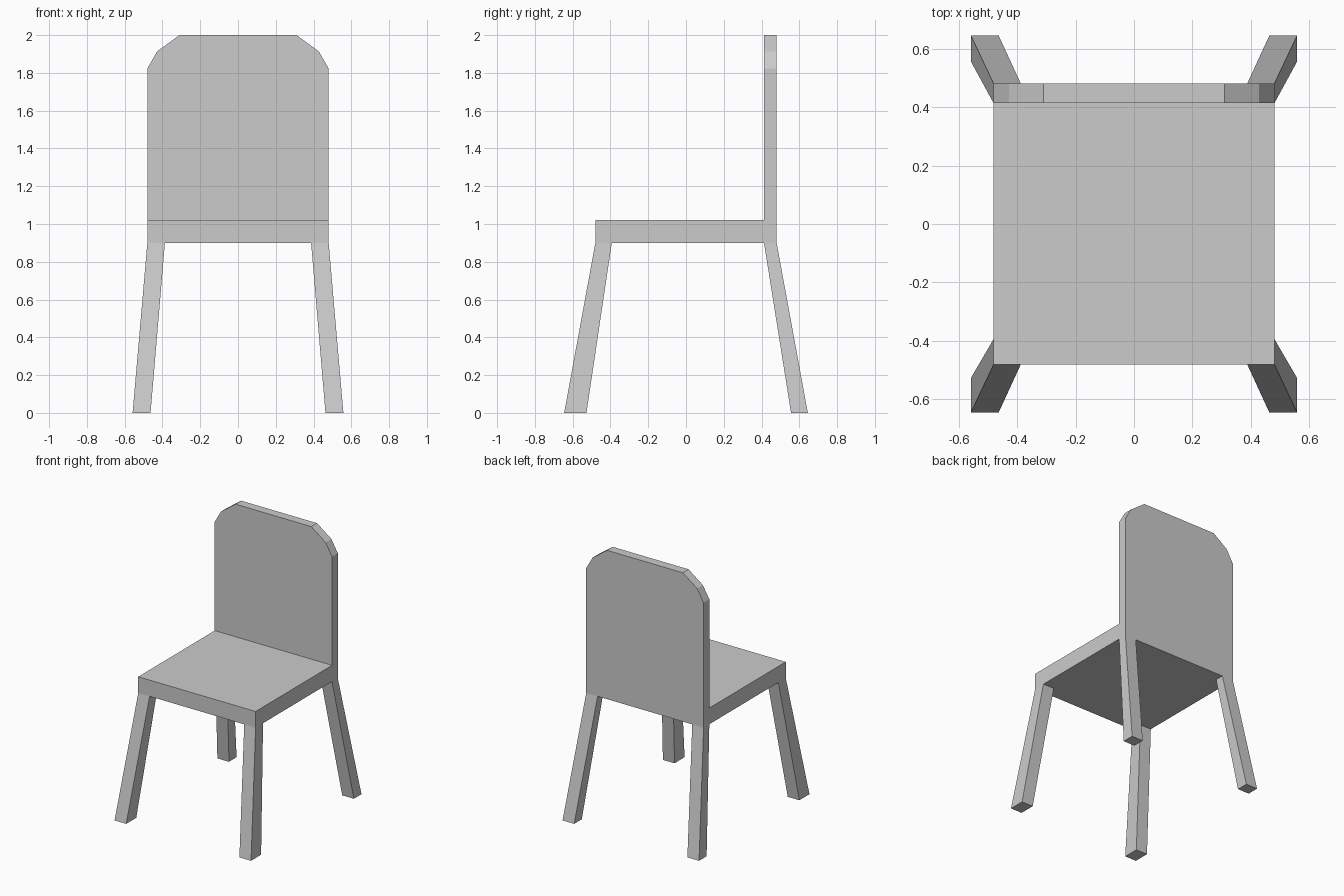
import bpy
import bmesh

if "Cube" in bpy.data.objects:
    bpy.data.objects.remove(bpy.data.objects["Cube"])


def loft(name, ring_a, ring_b):
    """Closed flat-shaded solid between two matching outlines."""
    bm = bmesh.new()
    a = [bm.verts.new(p) for p in ring_a]
    b = [bm.verts.new(p) for p in ring_b]
    bm.faces.new(a)
    bm.faces.new(b)
    for i in range(len(a)):
        j = (i + 1) % len(a)
        bm.faces.new((a[i], a[j], b[j], b[i]))
    bmesh.ops.recalc_face_normals(bm, faces=bm.faces)
    mesh = bpy.data.meshes.new(name)
    bm.to_mesh(mesh)
    bm.free()
    obj = bpy.data.objects.new(name, mesh)
    bpy.context.collection.objects.link(obj)
    return obj


def rect(x0, x1, y0, y1, z):
    return [(x0, y0, z), (x1, y0, z), (x1, y1, z), (x0, y1, z)]


HALF = 0.48                      # half width of the seat
SEAT_BOTTOM, SEAT_TOP = 0.90, 1.02
BACK_FRONT = 0.413               # front face of the backrest

# Seat slab
loft("seat",
     rect(-HALF, HALF, -HALF, HALF, SEAT_BOTTOM),
     rect(-HALF, HALF, -HALF, HALF, SEAT_TOP))

# Backrest panel with faceted upper corners
half_outline = [(HALF, SEAT_TOP), (HALF, 1.823), (0.428, 1.914), (0.31, 2.0)]
outline = half_outline + [(-x, z) for x, z in reversed(half_outline)]
loft("backrest",
     [(x, BACK_FRONT, z) for x, z in outline],
     [(x, HALF, z) for x, z in outline])

# Splayed legs: y range at the foot and at the seat
leg_rows = {
    "front_leg": ((-0.645, -0.527), (-HALF, -0.393)),
    "back_leg": ((0.556, 0.645), (BACK_FRONT, HALF)),
}
for row, (foot_y, top_y) in leg_rows.items():
    for side, s in (("left", -1), ("right", 1)):
        loft(f"{row}_{side}",
             rect(s * 0.463, s * 0.558, *foot_y, 0.0),
             rect(s * 0.387, s * HALF, *top_y, SEAT_BOTTOM))
